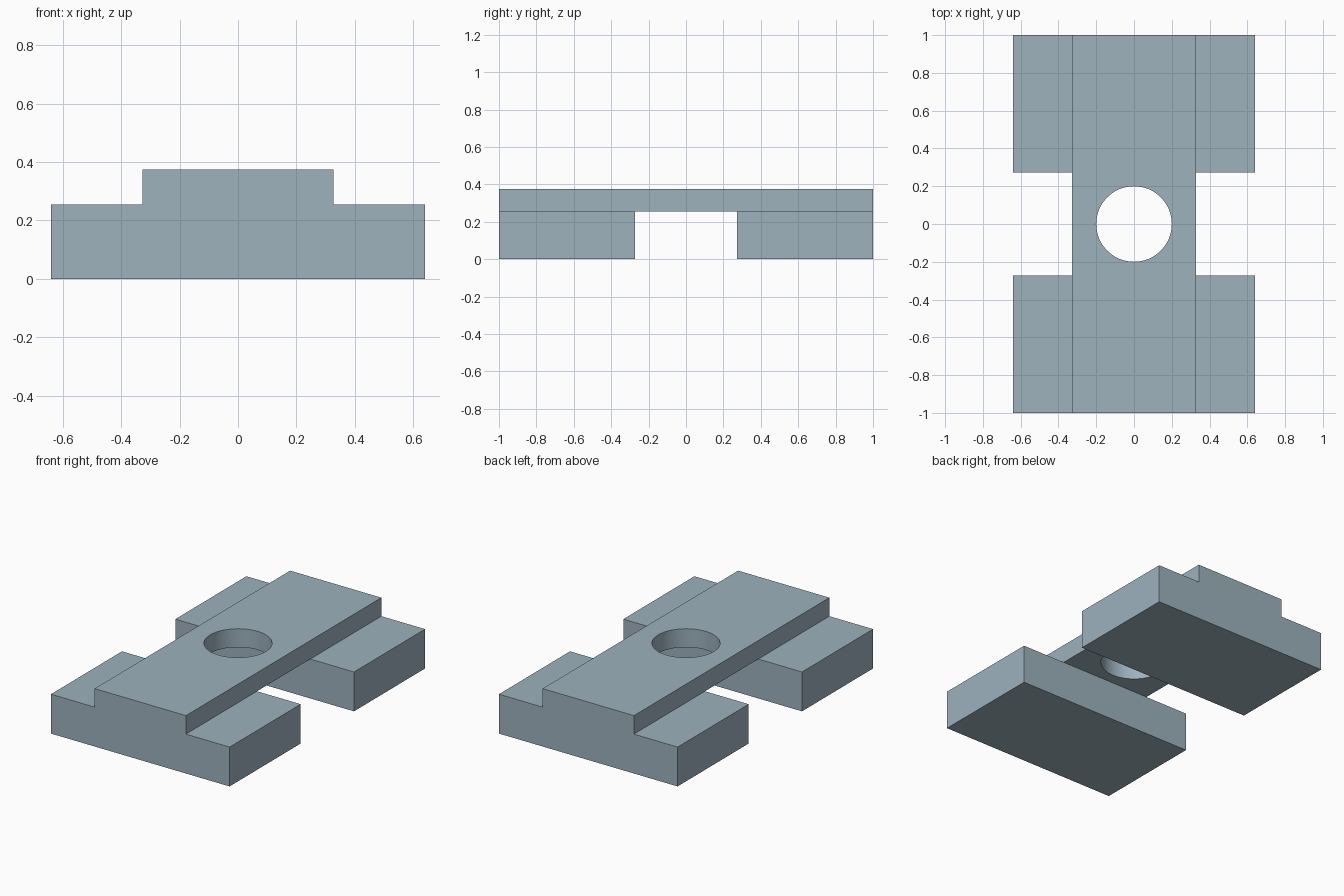
import bpy, bmesh, math

if "Cube" in bpy.data.objects:
    bpy.data.objects.remove(bpy.data.objects["Cube"])

# Main dimensions
HALF_W, HALF_BAR, HALF_L, HALF_GAP = 0.64, 0.327, 1.0, 0.273
STEP_Z, TOP_Z, HOLE_R = 0.255, 0.375, 0.2

steel = bpy.data.materials.new("blue grey steel")
steel.diffuse_color = (0.337, 0.445, 0.515, 1)
steel.use_nodes = True
steel.node_tree.nodes["Principled BSDF"].inputs["Base Color"].default_value = steel.diffuse_color


def make_object(name, bm):
    mesh = bpy.data.meshes.new(name)
    bm.to_mesh(mesh)
    bm.free()
    mesh.materials.append(steel)
    obj = bpy.data.objects.new(name, mesh)
    bpy.context.collection.objects.link(obj)
    return obj


# Stepped body: a T profile with the gap between the two feet left open
xs = (-HALF_W, -HALF_BAR, HALF_BAR, HALF_W)
ys = (-HALF_L, -HALF_GAP, HALF_GAP, HALF_L)
zs = (0, STEP_Z, TOP_Z)


def filled(i, j, k):
    if not (0 <= i < 3 and 0 <= j < 3 and 0 <= k < 2):
        return False
    return i == 1 if k == 1 else j != 1


bm = bmesh.new()
axes = (xs, ys, zs)
for cell in [(i, j, k) for i in range(3) for j in range(3) for k in range(2)]:
    if not filled(*cell):
        continue
    for axis in range(3):
        u, v = (axis + 1) % 3, (axis + 2) % 3
        for side in (0, 1):
            near = list(cell)
            near[axis] += 2 * side - 1
            if filled(*near):
                continue
            corners = []
            for a, b in ((0, 0), (1, 0), (1, 1), (0, 1)):
                p = [0, 0, 0]
                p[axis] = axes[axis][cell[axis] + side]
                p[u] = axes[u][cell[u] + a]
                p[v] = axes[v][cell[v] + b]
                corners.append(bm.verts.new(p))
            bm.faces.new(corners if side else corners[::-1])
bmesh.ops.remove_doubles(bm, verts=bm.verts, dist=1e-5)
bmesh.ops.dissolve_limit(bm, angle_limit=0.01, verts=bm.verts, edges=bm.edges)
bmesh.ops.recalc_face_normals(bm, faces=bm.faces)
body = make_object("stepped_clamp_body", bm)

# Round hole through the middle of the bar
bm = bmesh.new()
bmesh.ops.create_cone(bm, cap_ends=True, segments=64, radius1=HOLE_R,
                      radius2=HOLE_R, depth=1.0)
cutter = make_object("hole_cutter", bm)
cutter.hide_render = True
cutter.hide_set(True)

cut = body.modifiers.new("centre hole", 'BOOLEAN')
cut.operation = 'DIFFERENCE'
cut.solver = 'EXACT'
cut.object = cutter

bpy.context.view_layer.objects.active = body
body.select_set(True)
bpy.ops.object.modifier_apply(modifier=cut.name)
bpy.data.objects.remove(cutter)
bpy.ops.object.shade_smooth_by_angle(angle=math.radians(30))
